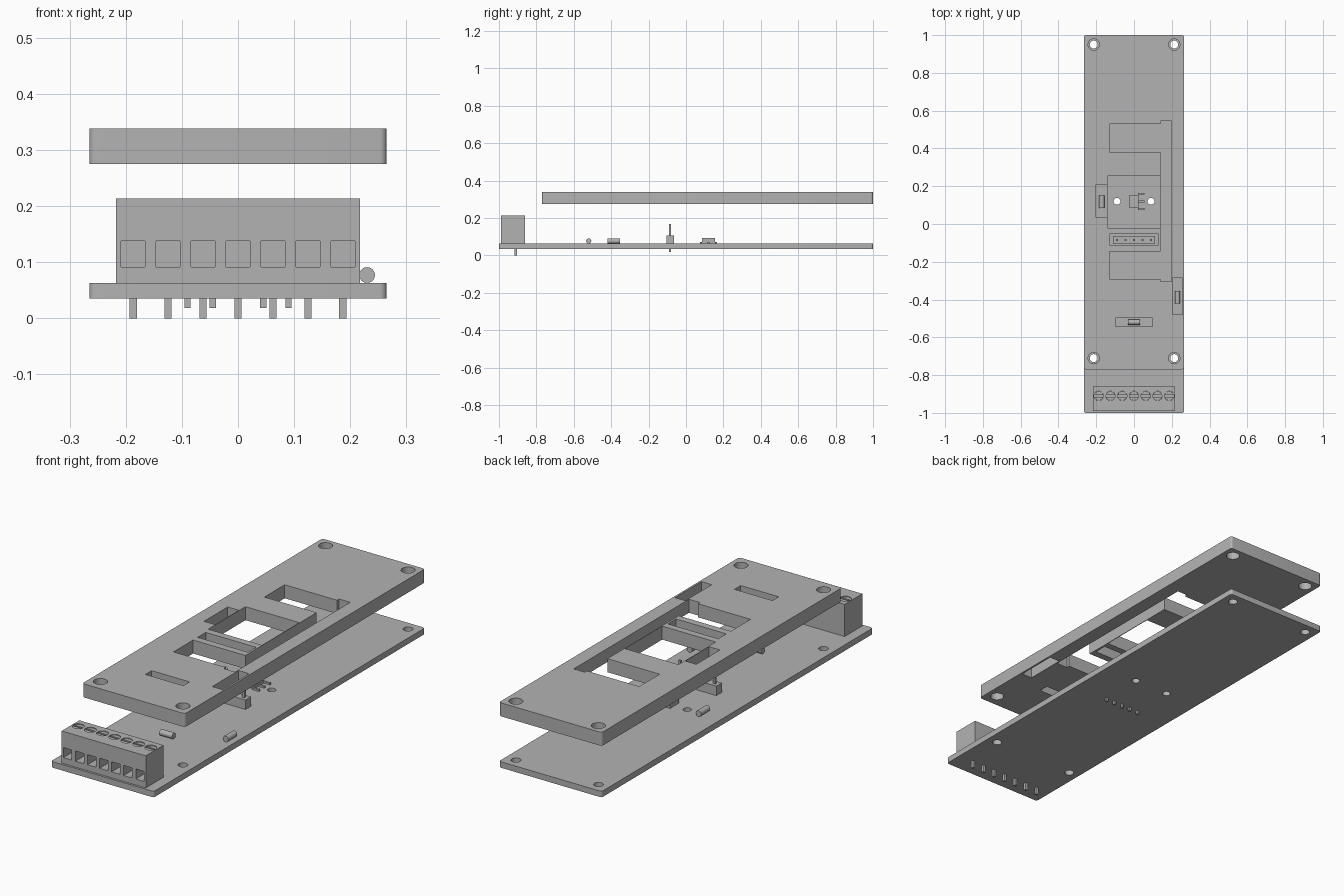
import bpy
import bmesh
from math import cos, sin, pi, radians
from mathutils import Matrix, Vector

cube = bpy.data.objects.get("Cube")
if cube:
    bpy.data.objects.remove(cube, do_unlink=True)

GREY = (0.45, 0.45, 0.45, 1)
mat = bpy.data.materials.new("plain grey")
mat.use_nodes = True
mat.diffuse_color = GREY
mat.node_tree.nodes["Principled BSDF"].inputs["Base Color"].default_value = GREY


def add_object(name, data):
    ob = bpy.data.objects.new(name, data)
    bpy.context.collection.objects.link(ob)
    data.materials.append(mat)
    return ob


def smooth(ob):
    bpy.ops.object.select_all(action='DESELECT')
    ob.select_set(True)
    bpy.context.view_layer.objects.active = ob
    bpy.ops.object.shade_smooth_by_angle(angle=radians(35))


def box(bm, x0, x1, y0, y1, z0, z1):
    lo, hi = Vector((x0, y0, z0)), Vector((x1, y1, z1))
    m = Matrix.Translation((lo + hi) / 2) @ Matrix.Diagonal((*(hi - lo), 1))
    bmesh.ops.create_cube(bm, size=1, matrix=m)


def rod(bm, centre, r, length, axis='Z'):
    turn = {'X': Matrix.Rotation(pi / 2, 4, 'Y'),
            'Y': Matrix.Rotation(pi / 2, 4, 'X'), 'Z': Matrix()}[axis]
    bmesh.ops.create_cone(bm, cap_ends=True, segments=32, radius1=r, radius2=r,
                          depth=length, matrix=Matrix.Translation(centre) @ turn)


def from_bm(name, bm):
    me = bpy.data.meshes.new(name)
    bm.to_mesh(me)
    bm.free()
    ob = add_object(name, me)
    smooth(ob)
    return ob


def rect(x0, x1, y0, y1):
    return [(x0, y0), (x1, y0), (x1, y1), (x0, y1)]


def circle(x, y, r, n=32):
    return [(x + r * cos(2 * pi * i / n), y + r * sin(2 * pi * i / n)) for i in range(n)]


def rounded(x0, x1, y0, y1, r, n=6):
    pts = []
    corners = [(x1 - r, y1 - r), (x0 + r, y1 - r), (x0 + r, y0 + r), (x1 - r, y0 + r)]
    for k, (cx, cy) in enumerate(corners):
        for i in range(n + 1):
            a = (k + i / n) * pi / 2
            pts.append((cx + r * cos(a), cy + r * sin(a)))
    return pts


def plate(name, loops, z0, z1):
    """Extruded flat outline; the loops after the first are openings."""
    cu = bpy.data.curves.new(name, 'CURVE')
    cu.dimensions = '2D'
    cu.fill_mode = 'BOTH'
    cu.extrude = (z1 - z0) / 2
    for pts in loops:
        sp = cu.splines.new('POLY')
        sp.points.add(len(pts) - 1)
        for p, (x, y) in zip(sp.points, pts):
            p.co = (x, y, 0, 1)
        sp.use_cyclic_u = True
    tmp = bpy.data.objects.new("outline", cu)
    bpy.context.collection.objects.link(tmp)
    dg = bpy.context.evaluated_depsgraph_get()
    me = bpy.data.meshes.new_from_object(tmp.evaluated_get(dg))
    bpy.data.objects.remove(tmp, do_unlink=True)
    bm = bmesh.new()
    bm.from_mesh(me)
    bmesh.ops.remove_doubles(bm, verts=bm.verts, dist=1e-5)
    bmesh.ops.recalc_face_normals(bm, faces=bm.faces)
    bmesh.ops.translate(bm, verts=bm.verts, vec=(0, 0, (z0 + z1) / 2))
    return from_bm(name, bm)


BOTTOM, TOP = 0.035, 0.063
W = 0.265
corner_holes = [(x, y) for x in (-0.213, 0.213) for y in (-0.71, 0.95)]

# Circuit board with mounting holes and two sensor holes
plate("circuit_board",
      [rounded(-W, W, -1, 1, 0.012)]
      + [circle(x, y, 0.021) for x, y in corner_holes]
      + [circle(x, 0.12, 0.018) for x in (-0.09, 0.09)], BOTTOM, TOP)

# Cover plate with C-shaped channel and component windows
channel = [(-0.13, 0.38), (0.14, 0.38), (0.14, -0.145), (-0.13, -0.145),
           (-0.13, -0.29), (0.14, -0.29), (0.14, -0.305), (0.198, -0.305),
           (0.198, 0.545), (0.14, 0.545), (0.14, 0.53), (-0.13, 0.53)]
plate("cover_plate",
      [rounded(-W, W, -0.77, 1, 0.012)]
      + [circle(x, y, 0.03) for x, y in corner_holes]
      + [channel,
         rect(-0.14, 0.137, -0.02, 0.255),
         rect(-0.13, 0.13, -0.112, -0.052),
         rect(-0.2, -0.143, 0.035, 0.21),
         rect(0.203, 0.256, -0.48, -0.285),
         rect(-0.098, 0.098, -0.543, -0.497)], 0.275, 0.338)

# Terminal block: wire entries in front, screw wells on top
terminals = [0.0623 * i for i in range(-3, 4)]
bm = bmesh.new()
box(bm, -0.217, 0.217, -0.99, -0.86, TOP, 0.213)
block = from_bm("terminal_block", bm)
bm = bmesh.new()
for x in terminals:
    box(bm, x - 0.0215, x + 0.0215, -1.05, -0.91, 0.091, 0.138)
    rod(bm, (x, -0.91, 0.223), 0.025, 0.05)
cutter = from_bm("terminal_cutter", bm)
cutter.hide_render = True
mod = block.modifiers.new("openings", 'BOOLEAN')
mod.operation = 'DIFFERENCE'
mod.solver = 'EXACT'
mod.object = cutter
bpy.context.view_layer.objects.active = block
bpy.ops.object.modifier_apply(modifier=mod.name)
bpy.data.objects.remove(cutter, do_unlink=True)
smooth(block)

# Slotted screw heads: two half discs with a gap between
bm = bmesh.new()
for x in terminals:
    for side in (0, pi):
        arc = [side + 0.2 + (pi - 0.4) * i / 14 for i in range(15)]
        ring = [bm.verts.new((x + 0.024 * cos(a), -0.91 + 0.024 * sin(a), 0.198)) for a in arc]
        face = bm.faces.new(ring)
        top = bmesh.ops.extrude_face_region(bm, geom=[face])["geom"]
        bmesh.ops.translate(bm, vec=(0, 0, 0.012),
                            verts=[v for v in top if isinstance(v, bmesh.types.BMVert)])
bmesh.ops.recalc_face_normals(bm, faces=bm.faces)
from_bm("terminal_screws", bm)

# Terminal pins below the board
bm = bmesh.new()
for x in terminals:
    box(bm, x - 0.0065, x + 0.0065, -0.917, -0.904, 0, BOTTOM)
from_bm("terminal_pins", bm)

# Five-pin header
bm = bmesh.new()
box(bm, -0.112, 0.112, -0.105, -0.064, TOP, 0.107)
from_bm("header_body", bm)
bm = bmesh.new()
for i in range(-2, 3):
    x = 0.045 * i
    box(bm, x - 0.0055, x + 0.0055, -0.09, -0.079, 0.107, 0.167)
    box(bm, x - 0.0055, x + 0.0055, -0.09, -0.079, 0.018, BOTTOM)
from_bm("header_pins", bm)

# Small cylindrical components
for name, x, y, axis in (("front_resistor", 0, -0.52, 'X'),
                         ("left_resistor", 0.23, -0.387, 'Y'),
                         ("right_resistor", -0.17, 0.118, 'Y')):
    bm = bmesh.new()
    rod(bm, (x, y, TOP + 0.014), 0.014, 0.066, axis)
    from_bm(name, bm)

# Sensor chip with three flat legs
bm = bmesh.new()
box(bm, -0.025, 0.024, 0.086, 0.154, TOP, 0.094)
from_bm("sensor_body", bm)
bm = bmesh.new()
for y in (0.08, 0.12, 0.16):
    box(bm, 0.02, 0.055, y - 0.005, y + 0.005, TOP, 0.071)
from_bm("sensor_legs", bm)
